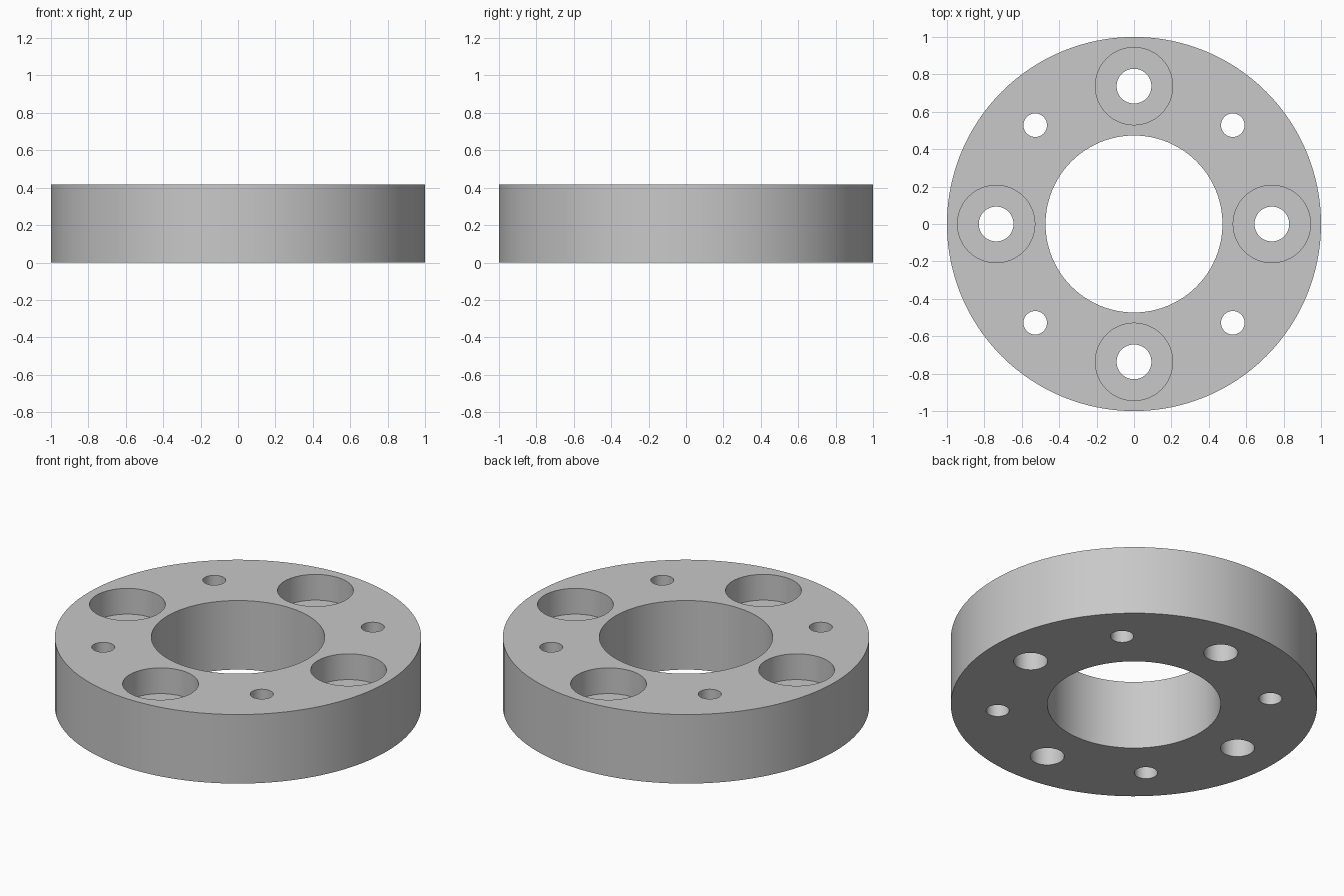
import bpy
import math

default = bpy.data.objects.get("Cube")
if default:
    bpy.data.objects.remove(default, do_unlink=True)

HEIGHT = 0.416
BORE_RADIUS = 0.473
BOLT_CIRCLE = 0.737
PIN_CIRCLE = 0.747
RECESS_DEPTH = 0.155


def cylinder(name, radius, bottom, top, x=0, y=0, sides=48):
    bpy.ops.mesh.primitive_cylinder_add(
        vertices=sides, radius=radius, depth=top - bottom,
        location=(x, y, (bottom + top) / 2))
    obj = bpy.context.object
    obj.name = name
    return obj


def ring_of_cutters(name, radius, bottom, circle, start):
    # Four equal cutters spaced around a circle
    return [cylinder(name, radius, bottom, HEIGHT + 0.1,
                     circle * math.cos(start + i * math.pi / 2),
                     circle * math.sin(start + i * math.pi / 2))
            for i in range(4)]


# Solid disc
body = cylinder("flange_ring", 1, 0, HEIGHT, sides=128)

# Central bore, counterbored bolt holes and diagonal pin holes
cutters = [cylinder("bore_cutter", BORE_RADIUS, -0.1, HEIGHT + 0.1, sides=96)]
cutters += ring_of_cutters("recess_cutter", 0.207, HEIGHT - RECESS_DEPTH, BOLT_CIRCLE, 0)
cutters += ring_of_cutters("bolt_hole_cutter", 0.093, -0.1, BOLT_CIRCLE, 0)
cutters += ring_of_cutters("pin_hole_cutter", 0.063, -0.1, PIN_CIRCLE, math.pi / 4)

bpy.ops.object.select_all(action='DESELECT')
body.select_set(True)
bpy.context.view_layer.objects.active = body
for cutter in cutters:
    cutter.hide_render = True
    mod = body.modifiers.new("cut", 'BOOLEAN')
    mod.operation = 'DIFFERENCE'
    mod.solver = 'EXACT'
    mod.object = cutter
    bpy.ops.object.modifier_apply(modifier=mod.name)
for cutter in cutters:
    bpy.data.objects.remove(cutter, do_unlink=True)

# Plain grey metal
grey = bpy.data.materials.new("plain_grey")
grey.use_nodes = True
colour = (0.58, 0.58, 0.58, 1)
grey.diffuse_color = colour
grey.node_tree.nodes["Principled BSDF"].inputs["Base Color"].default_value = colour
body.data.materials.clear()
body.data.materials.append(grey)

bpy.ops.object.shade_smooth_by_angle(angle=math.radians(30))
